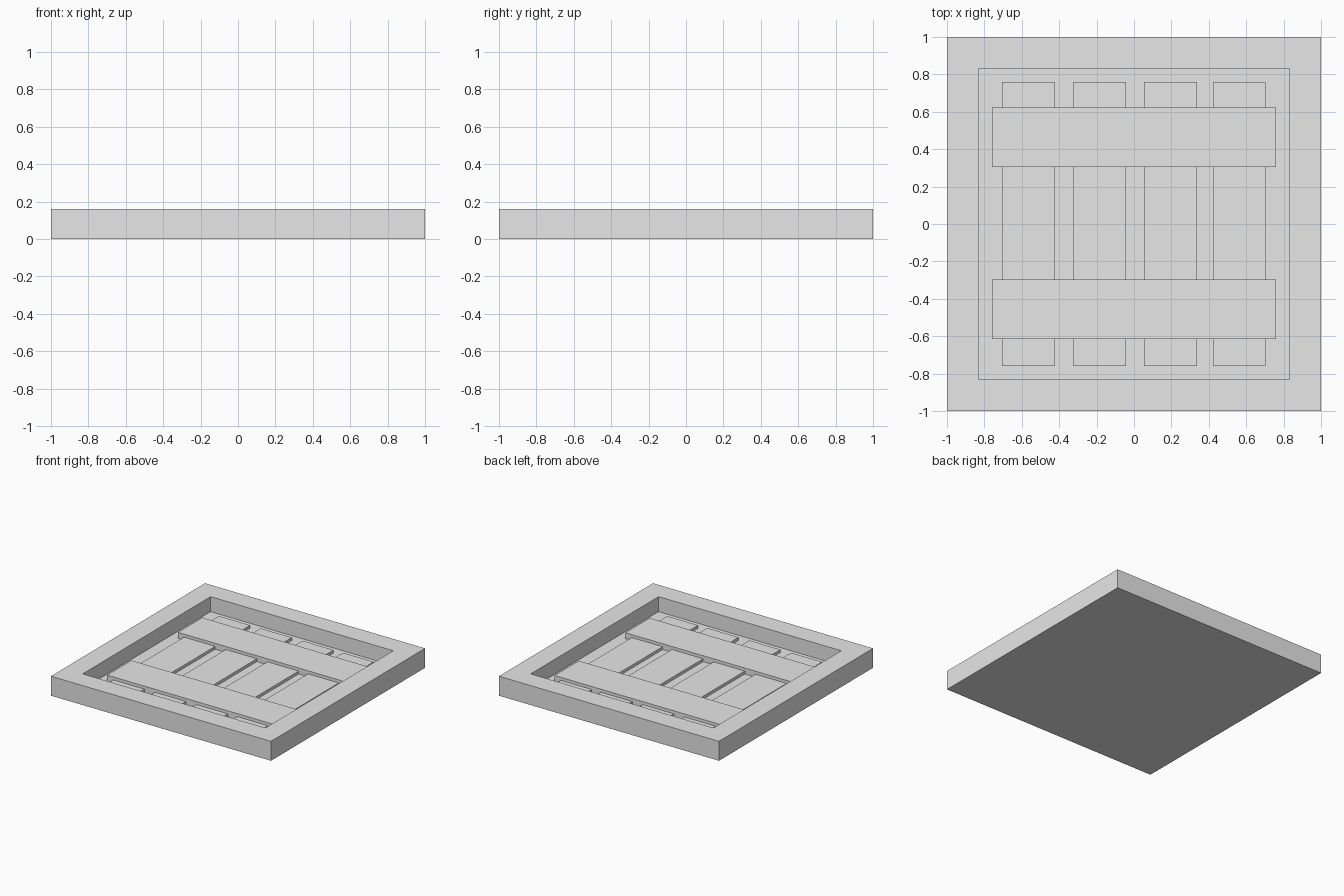
import bpy
import bmesh
from mathutils import Matrix, Vector

if "Cube" in bpy.data.objects:
    bpy.data.objects.remove(bpy.data.objects["Cube"], do_unlink=True)

HEIGHT, FLOOR, SLAT_TOP, BEAM_TOP = 0.16, 0.037, 0.061, 0.086
INNER = 0.76  # half width of the recess

grey = bpy.data.materials.new("light grey")
grey.use_nodes = True
colour = (0.8, 0.8, 0.8, 1)
grey.diffuse_color = colour
grey.node_tree.nodes["Principled BSDF"].inputs["Base Color"].default_value = colour


def box_mesh(low, high):
    low, high = Vector(low), Vector(high)
    bm = bmesh.new()
    bmesh.ops.create_cube(
        bm, size=1,
        matrix=Matrix.Translation((low + high) / 2) @ Matrix.Diagonal((high - low).to_4d()))
    return bm


def finish(name, bm):
    mesh = bpy.data.meshes.new(name)
    bm.to_mesh(mesh)
    bm.free()
    mesh.materials.append(grey)
    obj = bpy.data.objects.new(name, mesh)
    bpy.context.collection.objects.link(obj)


# Square frame with a sunken floor
bm = box_mesh((-1, -1, 0), (1, 1, HEIGHT))
bm.normal_update()
top = max(bm.faces, key=lambda f: f.calc_center_median().z)
bmesh.ops.inset_region(bm, faces=[top], thickness=1 - INNER)
floor = bmesh.ops.extrude_discrete_faces(bm, faces=[top])["faces"][0]
for v in floor.verts:
    v.co.z = FLOOR
bmesh.ops.recalc_face_normals(bm, faces=bm.faces)
finish("frame", bm)

# Four slats lying front to back on the floor
for i, (left, right) in enumerate([(-0.705, -0.422), (-0.326, -0.043),
                                   (0.053, 0.337), (0.422, 0.702)]):
    finish(f"slat_{i + 1}", box_mesh((left, -INNER, FLOOR), (right, INNER, SLAT_TOP)))

# Two cross beams over the slats
for name, y in (("front_beam", -0.456), ("back_beam", 0.464)):
    finish(name, box_mesh((-INNER, y - 0.158, FLOOR), (INNER, y + 0.158, BEAM_TOP)))
